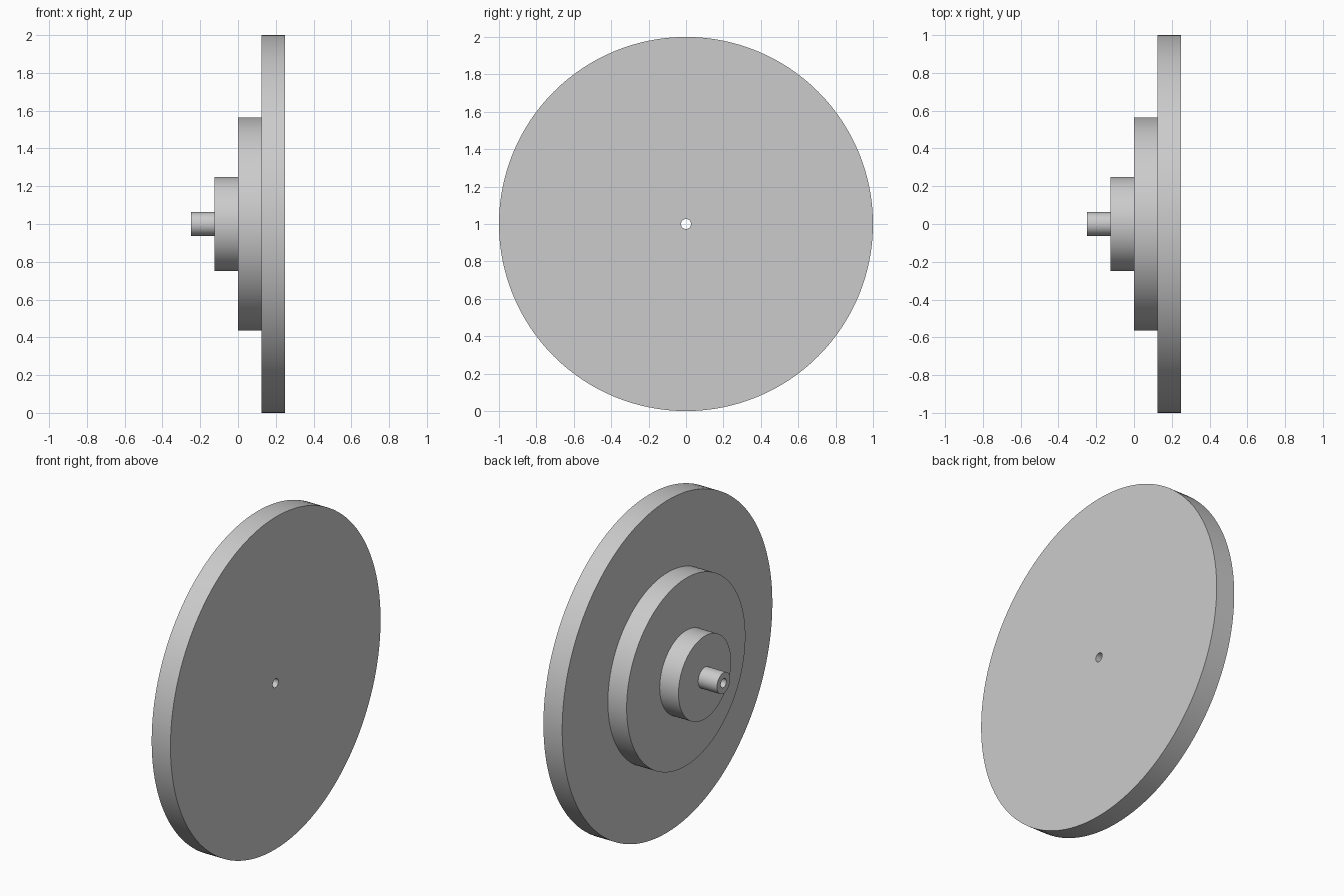
import bpy
import bmesh
from math import radians, tau
from mathutils import Matrix, Vector

cube = bpy.data.objects.get("Cube")
if cube:
    bpy.data.objects.remove(cube)

SEGMENTS = 128
BORE = 0.027
STEP = 0.125
RADII = (0.0625, 0.25, 0.565, 1.0)  # spindle, hub, inner disc, outer disc

# Plain grey material
grey = bpy.data.materials.new("light_grey")
grey.use_nodes = True
colour = (0.6, 0.6, 0.6, 1)
grey.diffuse_color = colour
grey.node_tree.nodes["Principled BSDF"].inputs["Base Color"].default_value = colour

# Stepped profile: each radius holds for one step along x, closed by the bore
profile = [(-2 * STEP, BORE)]
for i, radius in enumerate(RADII):
    profile += [((i - 2) * STEP, radius), ((i - 1) * STEP, radius)]
profile.append((2 * STEP, BORE))

# Turn the profile around the x axis
bm = bmesh.new()
rings = []
for k in range(SEGMENTS):
    turn = Matrix.Rotation(tau * k / SEGMENTS, 3, "X")
    rings.append([bm.verts.new(turn @ Vector((x, 0, r))) for x, r in profile])
for k, ring in enumerate(rings):
    following = rings[(k + 1) % SEGMENTS]
    for i in range(len(profile)):
        j = (i + 1) % len(profile)
        bm.faces.new((ring[i], ring[j], following[j], following[i]))
bmesh.ops.recalc_face_normals(bm, faces=bm.faces)

mesh = bpy.data.meshes.new("stepped_disc")
bm.to_mesh(mesh)
bm.free()
mesh.materials.append(grey)

disc = bpy.data.objects.new("stepped_disc", mesh)
disc.location.z = 1
bpy.context.collection.objects.link(disc)

# Smooth round sides with crisp rims
bpy.ops.object.select_all(action="DESELECT")
disc.select_set(True)
bpy.context.view_layer.objects.active = disc
bpy.ops.object.shade_smooth_by_angle(angle=radians(30))
